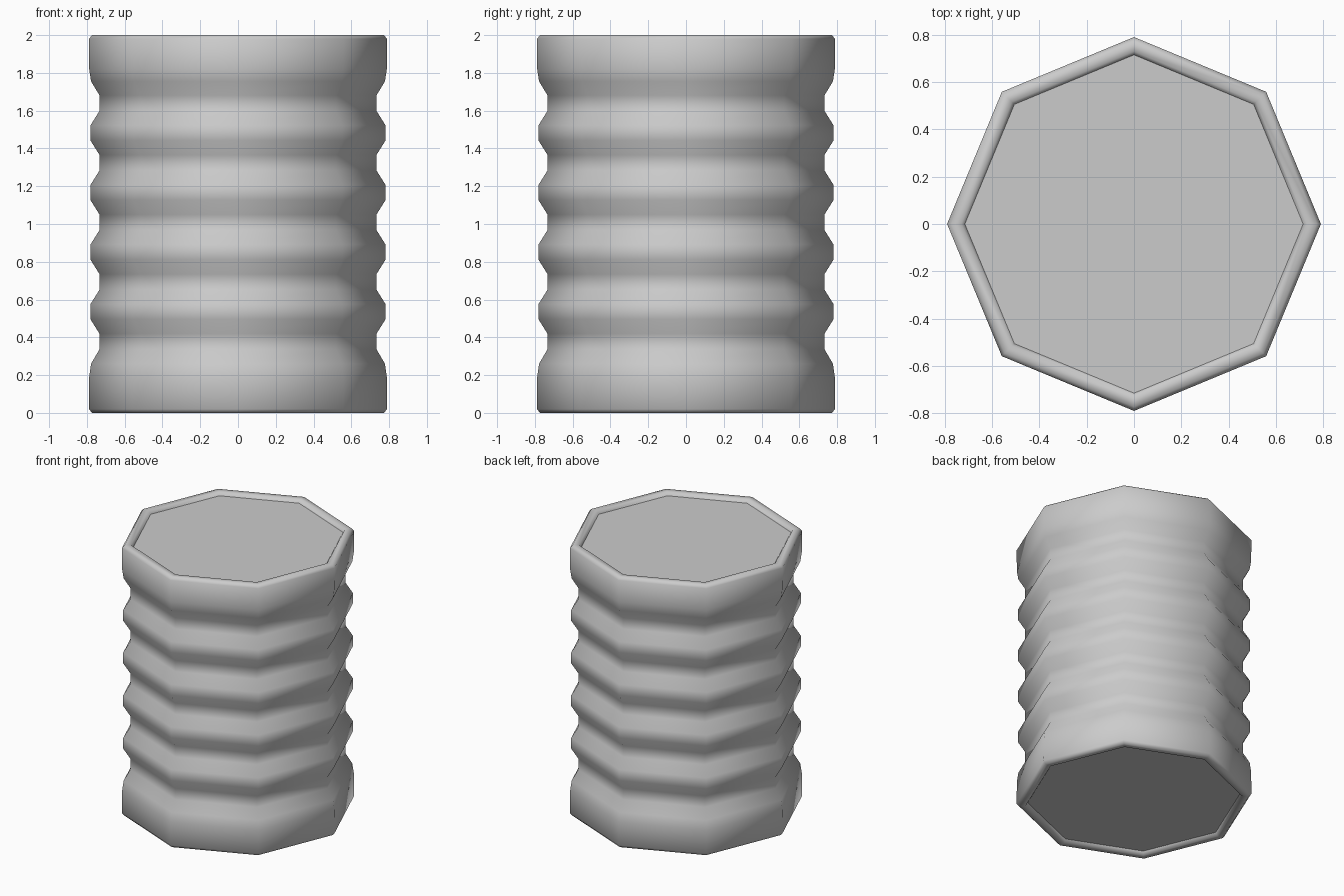
import bpy, bmesh, math

if "Cube" in bpy.data.objects:
    bpy.data.objects.remove(bpy.data.objects["Cube"])

SIDES = 8

# Lower half of the base: recessed lid, rim, then plain band
profile = [(0.715, 0.025), (0.73, 0.0), (0.772, 0.0), (0.79, 0.02),
           (0.788, 0.19), (0.778, 0.26)]

# Five grooves separated by four ridges
PITCH, FIRST = 0.3155, 0.378
for i in range(5):
    z = FIRST + i * PITCH
    profile += [(0.733, z - 0.041), (0.733, z + 0.041)]
    if i < 4:
        mid = z + PITCH / 2
        profile += [(0.781, mid - 0.04), (0.781, mid + 0.04)]

# Top band and rim
profile += [(0.778, 1.755), (0.788, 1.82), (0.79, 1.98), (0.772, 2.0),
            (0.73, 2.0), (0.715, 1.975)]

# Octagonal lathe of the profile
bm = bmesh.new()
rings = [[bm.verts.new((r * math.cos(math.tau * k / SIDES),
                        r * math.sin(math.tau * k / SIDES), z))
          for k in range(SIDES)] for r, z in profile]
for a, b in zip(rings, rings[1:]):
    for k in range(SIDES):
        n = (k + 1) % SIDES
        bm.faces.new((a[k], a[n], b[n], b[k]))
for f in bm.faces:
    f.smooth = True

# Flat recessed end lids with crisp borders
for lid in (bm.faces.new(rings[0][::-1]), bm.faces.new(rings[-1])):
    for e in lid.edges:
        e.smooth = False

mesh = bpy.data.meshes.new("ribbed_barrel")
bm.to_mesh(mesh)
bm.free()
barrel = bpy.data.objects.new("ribbed_barrel", mesh)
bpy.context.collection.objects.link(barrel)
